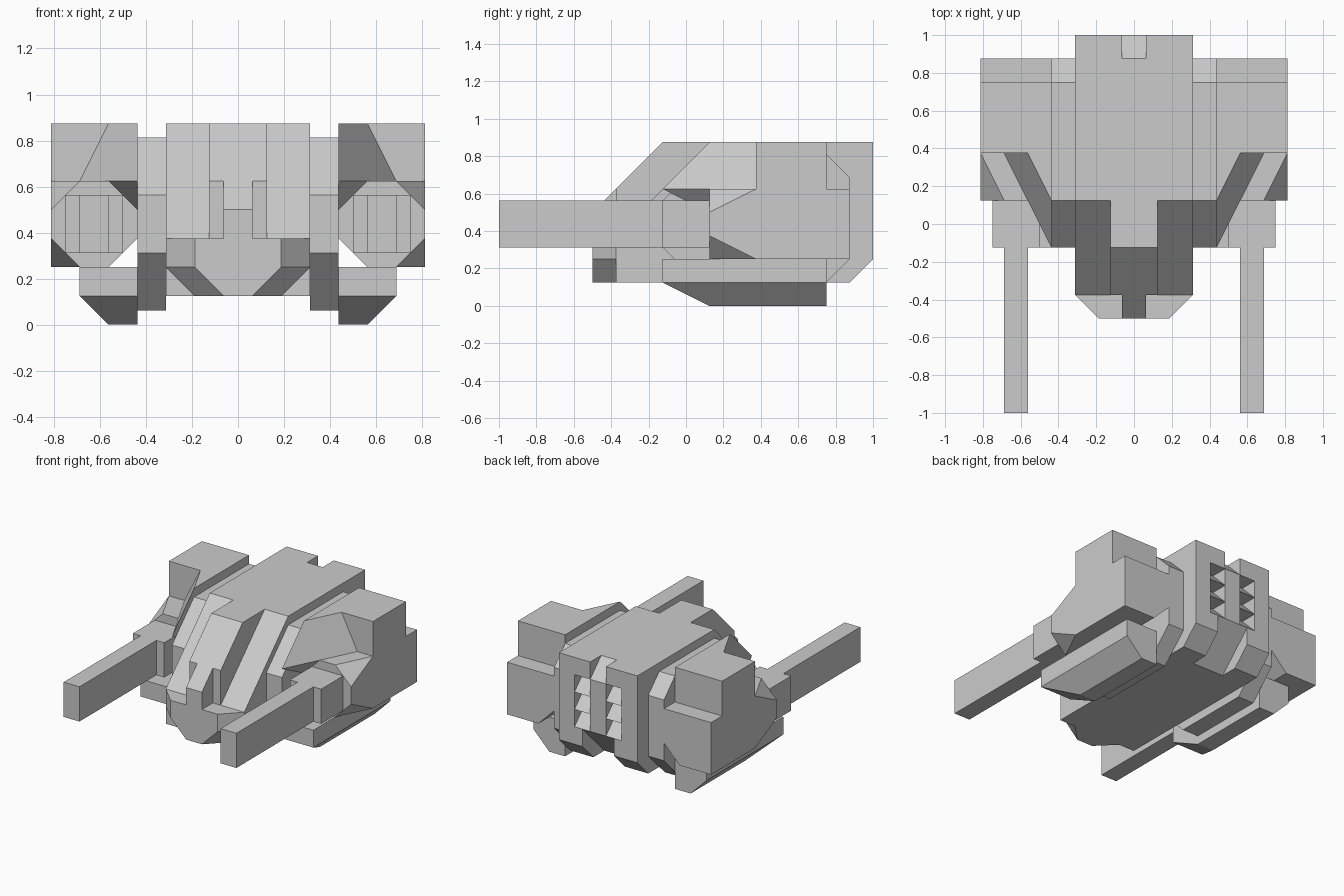
import bpy, bmesh

if "Cube" in bpy.data.objects:
    bpy.data.objects.remove(bpy.data.objects["Cube"])


def finish(name, bm, mirror):
    bmesh.ops.recalc_face_normals(bm, faces=bm.faces)
    me = bpy.data.meshes.new(name)
    bm.to_mesh(me)
    bm.free()
    ob = bpy.data.objects.new(name, me)
    bpy.context.collection.objects.link(ob)
    if mirror:
        ob.modifiers.new("Mirror", 'MIRROR').use_clip = False
    return ob


def slab(name, x0, x1, profile, mirror=True):
    """Extrude a (y, z) side profile from x0 to x1."""
    bm = bmesh.new()
    f = bm.faces.new([bm.verts.new((x0, y, z)) for y, z in profile])
    r = bmesh.ops.extrude_face_region(bm, geom=[f])
    vs = [v for v in r["geom"] if isinstance(v, bmesh.types.BMVert)]
    bmesh.ops.translate(bm, verts=vs, vec=(x1 - x0, 0, 0))
    # extrude_face_region drops the start face, so close that end if needed
    open_edges = [e for e in bm.edges if e.is_boundary]
    if open_edges:
        bmesh.ops.holes_fill(bm, edges=open_edges)
    return finish(name, bm, mirror)


def hull(name, pts, mirror=True):
    """Convex faceted solid from its corner points."""
    bm = bmesh.new()
    for p in pts:
        bm.verts.new(p)
    bmesh.ops.convex_hull(bm, input=bm.verts)
    bmesh.ops.dissolve_limit(bm, angle_limit=0.01, verts=bm.verts, edges=bm.edges)
    return finish(name, bm, mirror)


def box(name, x0, x1, y0, y1, z0, z1, mirror=True):
    return hull(name, [(x, y, z) for x in (x0, x1) for y in (y0, y1) for z in (z0, z1)], mirror)


# Shared pieces of the hull side profile (y, z)
deep = [(.75, .125), (1, .375)]
shallow = [(.875, .125), (1, .25), (1, .375)]
vents = []
for z in (.375, .5, .625):
    vents += [(.875, z + .125), (1, z + .125)]
nose = [(-.125, .875), (-.375, .625), (-.375, .125)]
cheek = [(.125, .875), (-.375, .375), (-.375, .125)]

# Central hull, in lengthwise strips
slab("hull_spine", -.0625, .0625,
     deep + [(1, .75), (.875, .875), (-.125, .875), (-.5, .5), (-.5, .25), (-.375, .125)], False)
slab("hull_inner_vents", .0625, .125, deep + vents + [(1, .875)] + nose)
slab("hull_outer_vents", .125, .1875, shallow + vents + [(1, .875)] + cheek)
slab("hull_side", .1875, .3125, shallow + [(1, .875)] + cheek)

# Faceted prow under the nose
hull("prow", [(s * x, y, z) for s in (-1, 1) for x, y, z in (
    (.1875, -.5, .375), (.1875, -.5, .25), (.0625, -.5, .125),
    (.3125, -.375, .375), (.3125, -.375, .25), (.1875, -.375, .125))], False)

# Connector between hull and pods
slab("pod_connector", .3125, .4375, [
    (.75, .8125), (.125, .8125), (-.125, .5625), (-.125, .3125), (.125, .0625),
    (.6875, .0625), (.875, .25), (.875, .6875)])

# Side pod: upper block, sloped fairing and faceted lower shell
box("pod_top", .4375, .8125, .375, .75, .625, .875)
hull("pod_fairing", [
    (.4375, .125, .875), (.4375, .375, .875), (.5625, .375, .875),
    (.4375, -.125, .625), (.4375, .375, .625), (.6875, .375, .625)])
hull("pod_fairing_chin", [
    (.4375, -.125, .625), (.5625, .125, .625), (.4375, .125, .5), (.4375, .125, .625)])
hull("pod_shell", [
    (.4375, .125, .625), (.6875, .125, .625), (.8125, .125, .5), (.8125, .125, .375),
    (.6875, .125, .25), (.5625, .125, .25), (.4375, .125, .375),
    (.8125, .375, .625), (.8125, .375, .25),
    (.4375, .875, .625), (.8125, .875, .625), (.8125, .875, .25),
    (.5625, .875, .25), (.4375, .875, .375)])

# Gun mount and barrel
box("gun_mount", .5, .75, -.125, .125, .3125, .5625)
box("gun_barrel", .5625, .6875, -1, -.125, .3125, .5625)

# Bevelled skid beneath each pod
hull("skid", [
    (x, y, z) for y in (-.125, .75)
    for x, z in ((.4375, .25), (.6875, .25), (.6875, .125), (.4375, .125))] + [
    (x, y, 0) for y in (.125, .75) for x in (.4375, .5625)])
